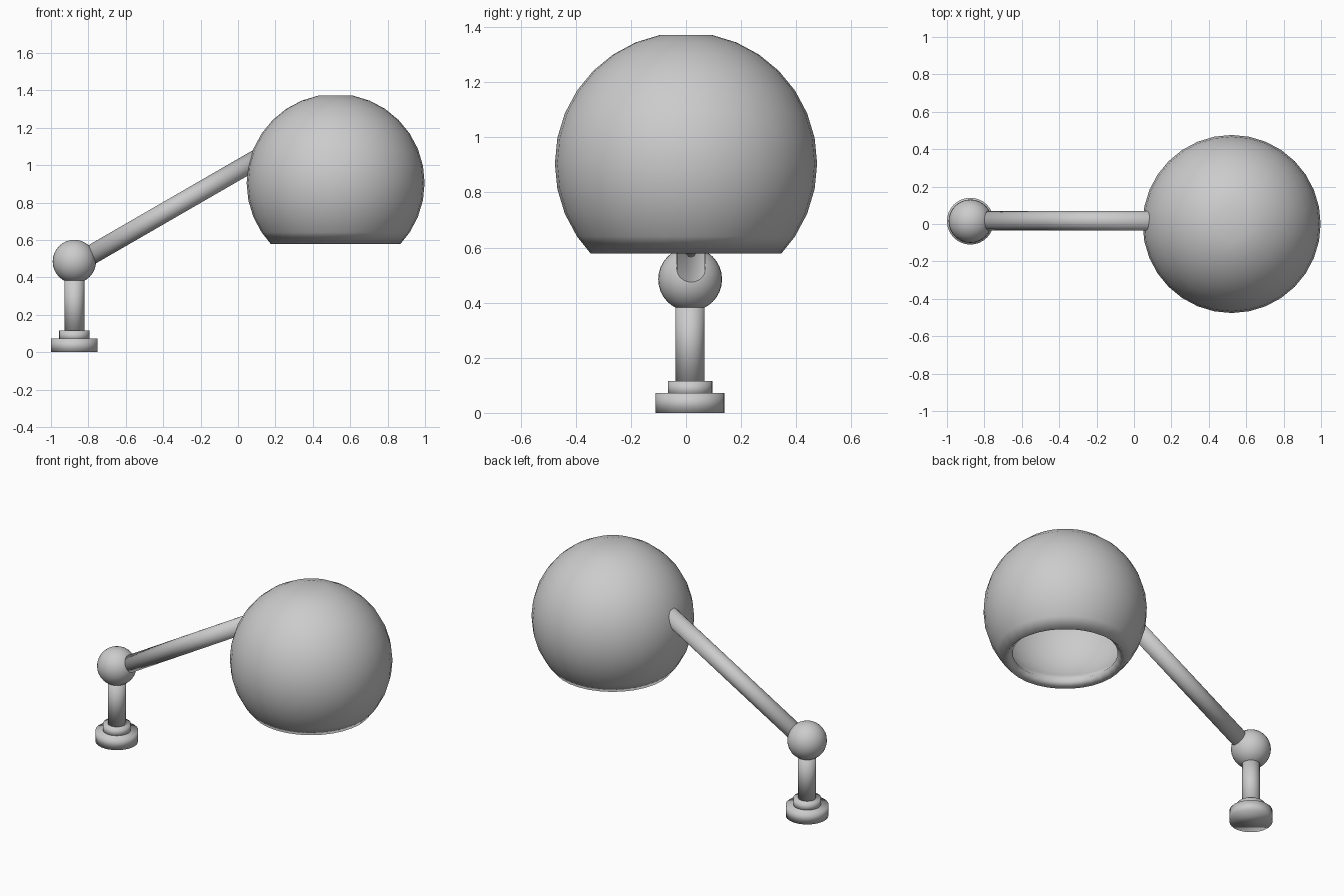
import bpy
from math import sin, cos, radians
from mathutils import Vector

cube = bpy.data.objects.get("Cube")
if cube:
    bpy.data.objects.remove(cube, do_unlink=True)

GREY = (0.6, 0.6, 0.6, 1.0)
grey = bpy.data.materials.new("plain grey")
grey.use_nodes = True
grey.diffuse_color = GREY
grey.node_tree.nodes["Principled BSDF"].inputs["Base Color"].default_value = GREY


def lathe(name, profile, location, segments=32):
    """Spin (radius, height) points around z, capping both ends."""
    verts = [(r * cos(radians(360 * i / segments)), r * sin(radians(360 * i / segments)), z)
             for r, z in profile for i in range(segments)]
    faces = []
    for k in range(len(profile) - 1):
        a, b = k * segments, (k + 1) * segments
        for i in range(segments):
            j = (i + 1) % segments
            faces.append((a + i, a + j, b + j, b + i))
    faces.append(tuple(reversed(range(segments))))
    faces.append(tuple(range(len(verts) - segments, len(verts))))
    mesh = bpy.data.meshes.new(name)
    mesh.from_pydata(verts, [], faces)
    mesh.materials.append(grey)
    mesh.shade_smooth()
    obj = bpy.data.objects.new(name, mesh)
    obj.location = location
    bpy.context.collection.objects.link(obj)
    return obj


def arc(radius, angles):
    return [(radius * sin(radians(a)), radius * cos(radians(a))) for a in angles]


STAND_X, STAND_Y = -0.875, 0.015

# Stepped foot and upright post
lathe("base", [(0.125, 0), (0.125, 0.072)], (STAND_X, STAND_Y, 0))
lathe("collar", [(0.081, 0.06), (0.081, 0.116)], (STAND_X, STAND_Y, 0))
lathe("post", [(0.053, 0.1), (0.053, 0.42)], (STAND_X, STAND_Y, 0))

# Ball joint
bpy.ops.mesh.primitive_uv_sphere_add(segments=32, ring_count=16, radius=0.116,
                                     location=(STAND_X, STAND_Y, 0.485))
joint = bpy.context.object
joint.name = "ball_joint"
joint.data.materials.append(grey)
bpy.ops.object.shade_smooth()

# Sloping arm from the joint into the shade
start, end = Vector((-0.81, 0.018, 0.506)), Vector((0.106, 0.018, 1.035))
arm = lathe("arm", [(0.052, 0), (0.052, (end - start).length)], start)
arm.rotation_euler = (end - start).to_track_quat("Z", "Y").to_euler()

# Hollow globe shade, open underneath: outer wall, lip, inner wall
angles = [133.2] + [11.25 * k for k in range(11, 0, -1)]
profile = arc(0.42, reversed(angles)) + arc(0.476, angles)
lathe("globe_shade", profile, (0.522, 0, 0.905))
